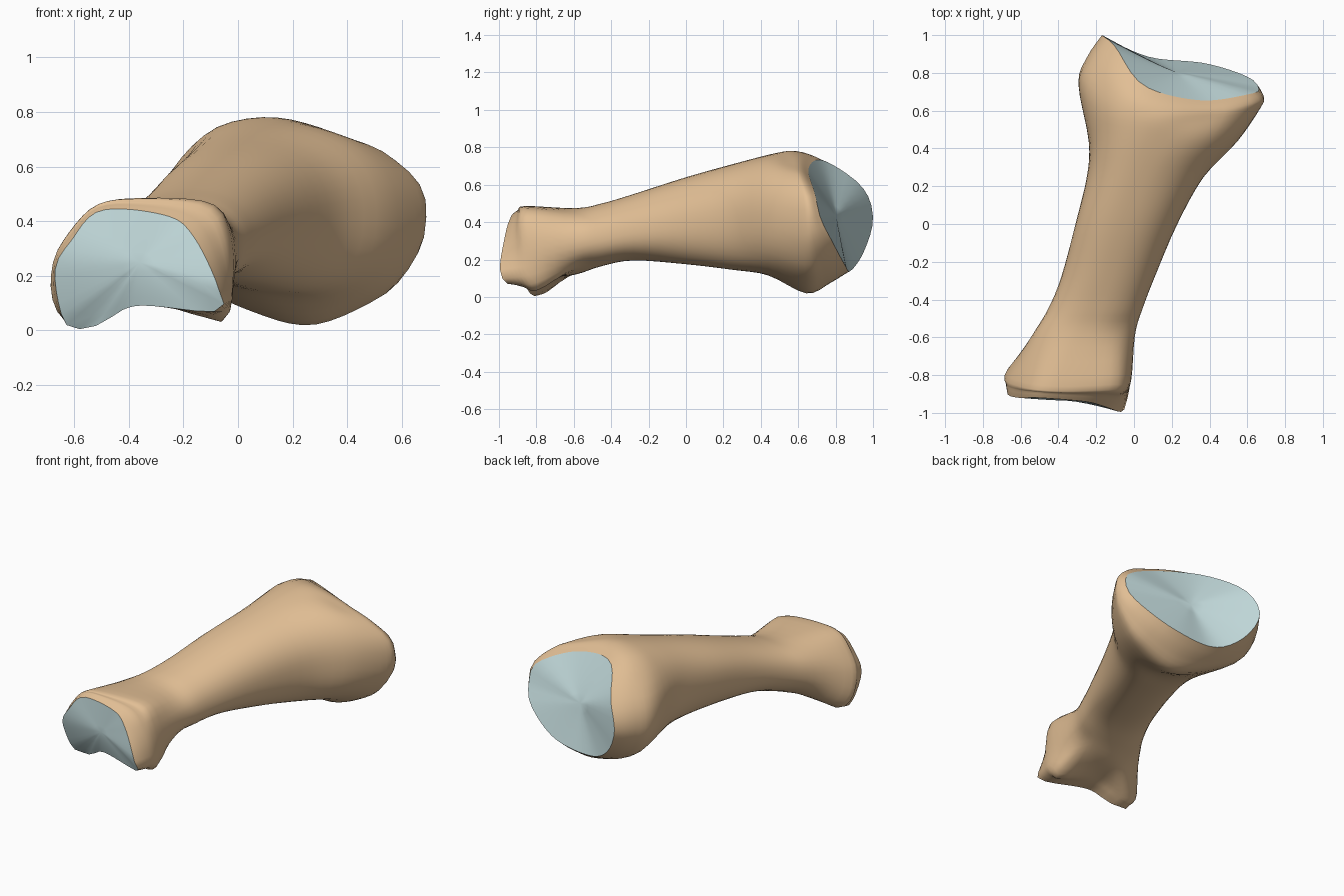
import bpy, math
from mathutils import Vector

if "Cube" in bpy.data.objects:
    bpy.data.objects.remove(bpy.data.objects["Cube"])

N = 48      # points around every ring
STEPS = 4   # rings between two sections


def material(name, rgb):
    m = bpy.data.materials.new(name)
    m.diffuse_color = (*rgb, 1)
    m.use_nodes = True
    m.node_tree.nodes["Principled BSDF"].inputs["Base Color"].default_value = m.diffuse_color
    return m


def spline(a, b, c, d, t):
    return 0.5 * (2 * b + (c - a) * t + (2 * a - 5 * b + 4 * c - d) * t * t
                  + (3 * b - a - 3 * c + d) * t ** 3)


def by_angle(dense):
    """Resample a closed curve at N equal angles about its middle."""
    cx = (min(p.x for p in dense) + max(p.x for p in dense)) / 2
    cz = (min(p.z for p in dense) + max(p.z for p in dense)) / 2
    polar = [(math.atan2(p.z - cz, p.x - cx), p) for p in dense]
    ring = []
    for i in range(N):
        a = math.pi - 2 * math.pi * i / N
        ring.append(min(polar, key=lambda q: abs(math.remainder(q[0] - a, 2 * math.pi)))[1])
    return ring


def outline(points):
    p = [Vector(q) for q in points]
    n = len(p)
    return by_angle([spline(p[i - 1], p[i], p[(i + 1) % n], p[(i + 2) % n], j / 40)
                     for i in range(n) for j in range(40)])


def oval(y, left, top, right, bottom):
    """Shaft section through its four extreme (x, z) points."""
    dense = []
    for i in range(480):
        t = 2 * math.pi * i / 480
        c, s = math.cos(t), math.sin(t)
        side, end = (right if c > 0 else left), (top if s > 0 else bottom)
        dense.append(Vector((end[0] + (side[0] - end[0]) * abs(c) ** 0.88, y,
                             side[1] + (end[1] - side[1]) * abs(s) ** 0.88)))
    return by_angle(dense)


def lip(shoulder, rim, swell):
    """Rounded section between a shoulder and its joint rim."""
    mid = [a.lerp(b, 0.55) for a, b in zip(shoulder, rim)]
    c = sum(mid, Vector()) / N
    return [p + Vector((p.x - c.x, 0, p.z - c.z)) * swell for p in mid]


def skin(name, rings, mat, centre=None, flip=False):
    verts = [p for r in rings for p in r]
    faces = []
    for k in range(len(rings) - 1):
        for i in range(N):
            j = (i + 1) % N
            faces.append((k * N + i, k * N + j, (k + 1) * N + j, (k + 1) * N + i))
    if centre:
        verts.append(centre)
        base = (len(rings) - 1) * N
        faces += [(base + i, base + (i + 1) % N, len(verts) - 1) for i in range(N)]
    if flip:
        faces = [f[::-1] for f in faces]
    me = bpy.data.meshes.new(name)
    me.from_pydata(verts, [], faces)
    me.materials.append(mat)
    me.shade_smooth()
    ob = bpy.data.objects.new(name, me)
    bpy.context.collection.objects.link(ob)
    return ob


def dish(name, rim, centre, power, mat, flip=False):
    """Shallow joint surface spanning a rim."""
    c = Vector(centre)
    rings = []
    for f in (1, 0.8, 0.6, 0.4, 0.2):
        rings.append([Vector((c.x + (p.x - c.x) * f, c.y + (p.y - c.y) * f ** power,
                              c.z + (p.z - c.z) * f)) for p in rim])
    return skin(name, rings, mat, c, flip)


bone_mat = material("bone_tan", (0.76, 0.52, 0.30))
joint_mat = material("cartilage_blue", (0.58, 0.75, 0.76))

# Small front end: joint rim and the shoulder behind it
front_rim = outline([(-.67, -.90, .22), (-.61, -.92, .33), (-.50, -.92, .44),
                     (-.26, -.94, .42), (-.16, -.965, .34), (-.07, -.995, .15),
                     (-.08, -.955, .07), (-.37, -.885, .09), (-.50, -.84, .025),
                     (-.58, -.81, .005), (-.64, -.84, .04)])
front_shoulder = outline([(-.675, -.79, .20), (-.64, -.82, .32), (-.52, -.85, .455),
                          (-.36, -.86, .485), (-.11, -.85, .47), (-.035, -.85, .38),
                          (-.015, -.82, .20), (-.05, -.79, .04), (-.20, -.77, .08),
                          (-.37, -.74, .10), (-.52, -.73, .04), (-.60, -.74, .04),
                          (-.66, -.76, .10)])

# Shaft: y, then left, top, right and bottom points
shaft = [oval(-.59, (-.54, .28), (-.27, .475), (.005, .29), (-.30, .12)),
         oval(-.45, (-.455, .32), (-.20, .50), (.045, .31), (-.21, .165)),
         oval(-.28, (-.385, .36), (-.14, .55), (.11, .34), (-.11, .195)),
         oval(0, (-.31, .43), (-.05, .64), (.23, .39), (.03, .175)),
         oval(.25, (-.25, .45), (.02, .71), (.37, .42), (.15, .145)),
         oval(.44, (-.24, .44), (.08, .76), (.55, .42), (.22, .115))]

# Large back end: shoulder and slanting joint rim
back_shoulder = outline([(-.295, .74, .42), (-.26, .71, .56), (-.13, .60, .71), (.0, .57, .77),
                         (.18, .55, .775), (.42, .56, .70), (.54, .58, .645), (.655, .61, .52),
                         (.665, .62, .34), (.60, .63, .20), (.50, .64, .11), (.27, .64, .02),
                         (.05, .68, .07), (-.17, .74, .18), (-.265, .75, .30)])
back_rim = outline([(-.17, 1.0, .42), (-.10, .94, .59), (.05, .735, .73), (.35, .655, .685),
                    (.62, .69, .55), (.66, .72, .42), (.60, .78, .30), (.38, .85, .17),
                    (.10, .88, .14), (-.08, .95, .24)])

# Smooth skin lengthways through all sections
keys = ([front_rim, lip(front_shoulder, front_rim, .02), front_shoulder] + shaft
        + [back_shoulder, lip(back_shoulder, back_rim, .05), back_rim])
rings = []
for k in range(len(keys) - 1):
    a, b, c = keys[max(k - 1, 0)], keys[k], keys[k + 1]
    d = keys[min(k + 2, len(keys) - 1)]
    for s in range(STEPS):
        rings.append([spline(a[i], b[i], c[i], d[i], s / STEPS) for i in range(N)])
rings.append(keys[-1])
skin("bone_shaft", rings, bone_mat)

# Joint surfaces
dish("front_cartilage", front_rim, (-.36, -.935, .25), 1.4, joint_mat, flip=True)
dish("back_cartilage", back_rim, (.22, .805, .43), 1.1, joint_mat)
